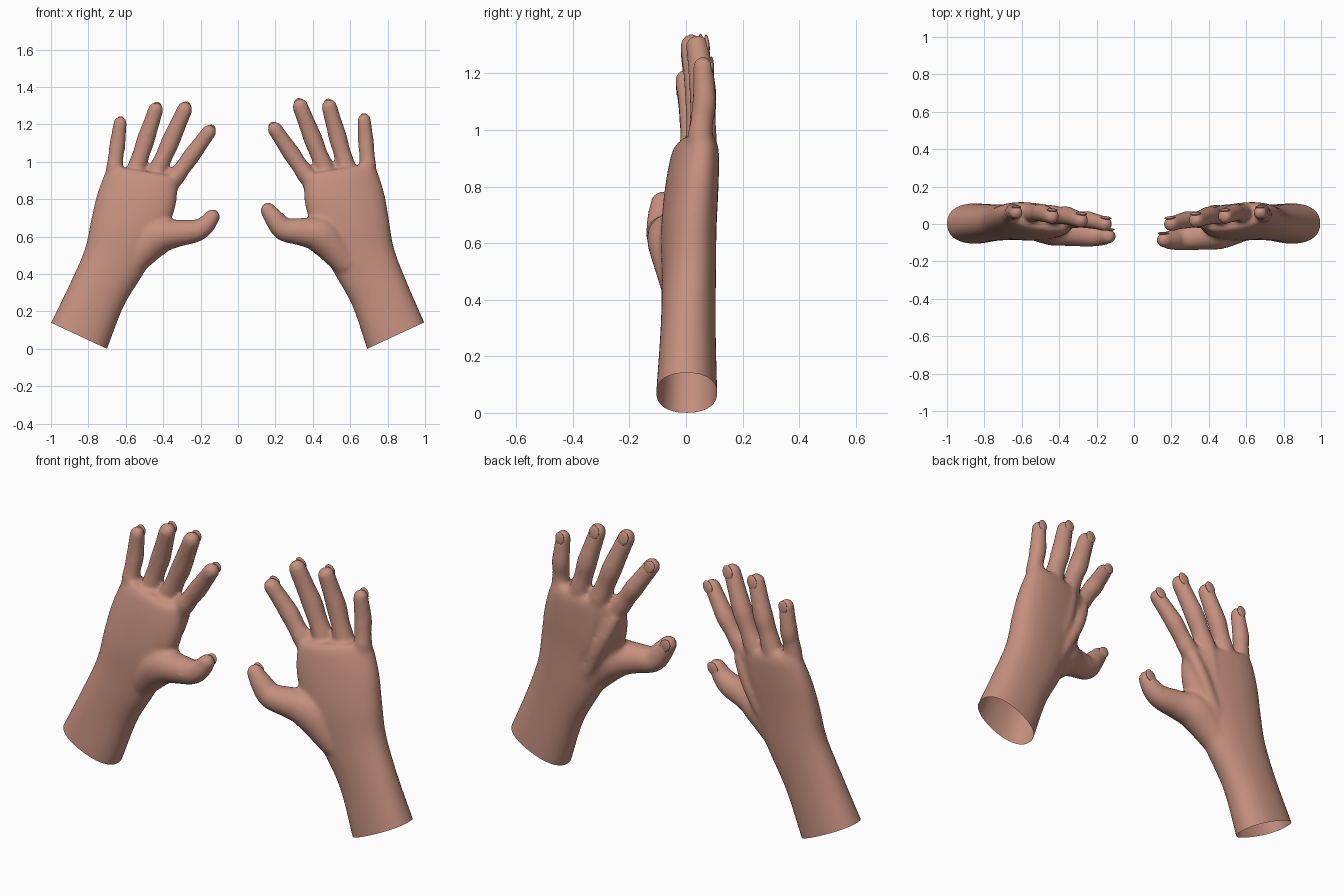
import bpy
import bmesh
from math import cos, sin, pi, copysign
from mathutils import Vector, Matrix

if "Cube" in bpy.data.objects:
    bpy.data.objects.remove(bpy.data.objects["Cube"], do_unlink=True)

skin = bpy.data.materials.new("warm_skin")
skin.use_nodes = True
skin.diffuse_color = (0.56, 0.28, 0.21, 1)
bsdf = skin.node_tree.nodes["Principled BSDF"]
bsdf.inputs["Base Color"].default_value = skin.diffuse_color
bsdf.inputs["Roughness"].default_value = 0.7

# Forearm and palm sections: outer x, z, inner x, z, front y, back y, tilt
PALM = [
    (1.03, 0.08, 0.73, -0.06, -0.105, 0.11, 0),
    (1.0, 0.14, 0.70, 0.0, -0.105, 0.11, 0),
    (0.90, 0.345, 0.61, 0.23, -0.09, 0.105, 0),
    (0.82, 0.53, 0.50, 0.41, -0.085, 0.105, 0.01),
    (0.785, 0.69, 0.40, 0.59, -0.085, 0.105, 0.02),
    (0.755, 0.82, 0.335, 0.76, -0.07, 0.11, 0.025),
    (0.715, 0.93, 0.325, 0.895, -0.045, 0.11, 0.025),
    (0.69, 0.98, 0.345, 0.925, -0.02, 0.09, 0.025),
]
# Fingers: base point, tip point, radius
FINGERS = [
    ((0.662, 0.05, 0.96), (0.63, 0.06, 1.207), 0.041),
    ((0.545, 0.06, 0.96), (0.44, 0.04, 1.278), 0.046),
    ((0.435, 0.05, 0.94), (0.285, 0.02, 1.28), 0.047),
    ((0.338, 0.025, 0.91), (0.155, 0.0, 1.16), 0.044),
]
# Thumb path: x, y, z, radius
THUMB = [
    (0.58, 0.0, 0.44, 0.07),
    (0.44, -0.02, 0.59, 0.095),
    (0.33, -0.045, 0.617, 0.075),
    (0.23, -0.06, 0.63, 0.062),
    (0.175, -0.065, 0.66, 0.052),
    (0.137, -0.065, 0.707, 0.041),
]


def smooth_rows(rows, steps=5):
    """Catmull-Rom interpolation through rows of numbers."""
    out = []
    for i in range(len(rows) - 1):
        a, b, c, d = (rows[min(max(i + k, 0), len(rows) - 1)] for k in (-1, 0, 1, 2))
        for s in range(steps):
            t = s / steps
            out.append([q + t / 2 * (r - p + t * (2*p - 5*q + 4*r - e + t * (3*(q - r) + e - p)))
                        for p, q, r, e in zip(a, b, c, d)])
    return out + [list(rows[-1])]


def loft(bm, rings):
    loops = [[bm.verts.new(p) for p in ring] for ring in rings]
    n = len(loops[0])
    for a, b in zip(loops, loops[1:]):
        for i in range(n):
            bm.faces.new((a[i], a[(i + 1) % n], b[(i + 1) % n], b[i]))
    bm.faces.new(loops[0][::-1])
    bm.faces.new(loops[-1])


def ball(bm, matrix):
    bmesh.ops.create_uvsphere(bm, u_segments=20, v_segments=12, radius=1, matrix=matrix)


def tube(bm, path):
    """Round tube along x, y, z, radius rows, with a rounded tip."""
    rows = smooth_rows(path)
    pts = [Vector(r[:3]) for r in rows]
    rings = []
    for i, row in enumerate(rows):
        d = (pts[min(i + 1, len(pts) - 1)] - pts[max(i - 1, 0)]).normalized()
        u = d.cross(Vector((0, 1, 0))).normalized()
        v = u.cross(d)
        rings.append([pts[i] + row[3] * (u * cos(k * pi / 10) + v * sin(k * pi / 10))
                      for k in range(20)])
    loft(bm, rings)
    ball(bm, Matrix.Translation(pts[-1]) @ Matrix.Scale(rows[-1][3], 4))


def palm(bm):
    rings = []
    for ox, oz, ix, iz, front, back, tilt in smooth_rows(PALM):
        ring = []
        for k in range(48):
            c, s = cos(k * pi / 24), sin(k * pi / 24)
            c = copysign(abs(c) ** 0.88, c)
            s = copysign(abs(s) ** 0.88, s)
            ring.append(((ox + ix + (ox - ix) * c) / 2,
                         (front + back + (back - front) * s) / 2 + tilt * c,
                         (oz + iz + (oz - iz) * c) / 2))
        rings.append(ring)
    loft(bm, rings)


def finger_path(base, tip, r):
    b, t = Vector(base), Vector(tip)
    profile = [(-0.3, 0.8, 0), (0, 1.08, 0), (0.25, 1.0, 0.004), (0.48, 1.06, 0.01),
               (0.75, 0.96, 0.006), (1, 0.9, 0)]
    return [(*(b.lerp(t, f) + Vector((0, lift, 0))), r * k) for f, k, lift in profile]


def nail(bm, path):
    """Flattened plate on the back of a fingertip."""
    p, q, r = Vector(path[-1][:3]), Vector(path[-2][:3]), path[-1][3]
    d = (p - q).normalized()
    u = d.cross(Vector((0, 1, 0))).normalized()
    v = u.cross(d)
    turn = Matrix((u, v, d)).transposed().to_4x4()
    size = Matrix.Diagonal((r * 0.68, r * 0.2, r * 0.85, 1))
    ball(bm, Matrix.Translation(p + v * r * 0.86 + d * r * 0.1) @ turn @ size)


def new_object(name, bm):
    mesh = bpy.data.meshes.new(name)
    bm.to_mesh(mesh)
    bm.free()
    mesh.materials.append(skin)
    for poly in mesh.polygons:
        poly.use_smooth = True
    ob = bpy.data.objects.new(name, mesh)
    bpy.context.collection.objects.link(ob)
    return ob


def pose(bm, left):
    """The left hand leans slightly outward; the right one is mirrored."""
    for v in bm.verts:
        x, y, z = v.co
        v.co = (x - 0.01 + 0.045 * z, y, z * 1.013) if left else (-x, y, z)
    bmesh.ops.recalc_face_normals(bm, faces=bm.faces)


def build_hand(side):
    left = side == "left"
    thumb = [(x, y - 0.02 * left, z + 0.025 * left * (i > 3), r)
             for i, (x, y, z, r) in enumerate(THUMB)]
    paths = [finger_path(*f) for f in FINGERS] + [thumb]

    # Solid parts, fused into one skin
    bm = bmesh.new()
    palm(bm)
    for path in paths:
        tube(bm, path)
    # Tendons on the back of the hand
    for base, tip, r in FINGERS:
        depth = 0.068 if left else 0.06
        knuckle = (base[0] + 0.01, base[1] + 0.02, base[2] - 0.04, 0.034)
        middle = (base[0] * 0.75 + 0.165, depth, 0.72, 0.036)
        wrist = (base[0] * 0.5 + 0.4, depth - 0.02, 0.45, 0.03)
        tube(bm, [knuckle, middle, wrist])
    bmesh.ops.recalc_face_normals(bm, faces=bm.faces)
    ob = new_object(side + "_hand", bm)
    remesh = ob.modifiers.new("fuse", "REMESH")
    remesh.mode = "VOXEL"
    remesh.voxel_size = 0.011
    soften = ob.modifiers.new("soften", "SMOOTH")
    soften.factor = 0.5
    soften.iterations = 9
    graph = bpy.context.evaluated_depsgraph_get()
    fused = bpy.data.meshes.new_from_object(ob.evaluated_get(graph))
    ob.modifiers.clear()

    # Open cut at the forearm
    bm = bmesh.new()
    bm.from_mesh(fused)
    bpy.data.meshes.remove(fused)
    bmesh.ops.bisect_plane(bm, geom=bm.verts[:] + bm.edges[:] + bm.faces[:],
                           plane_co=(0.85, 0, 0.07), plane_no=(-0.14, 0, 0.3),
                           clear_inner=True)
    pose(bm, left)
    for face in bm.faces:
        face.smooth = True
        face.material_index = 0
    bm.to_mesh(ob.data)
    bm.free()

    # Fingernails
    bm = bmesh.new()
    for path in paths:
        nail(bm, path)
    pose(bm, left)
    new_object(side + "_fingernails", bm)


for side in ("left", "right"):
    build_hand(side)
